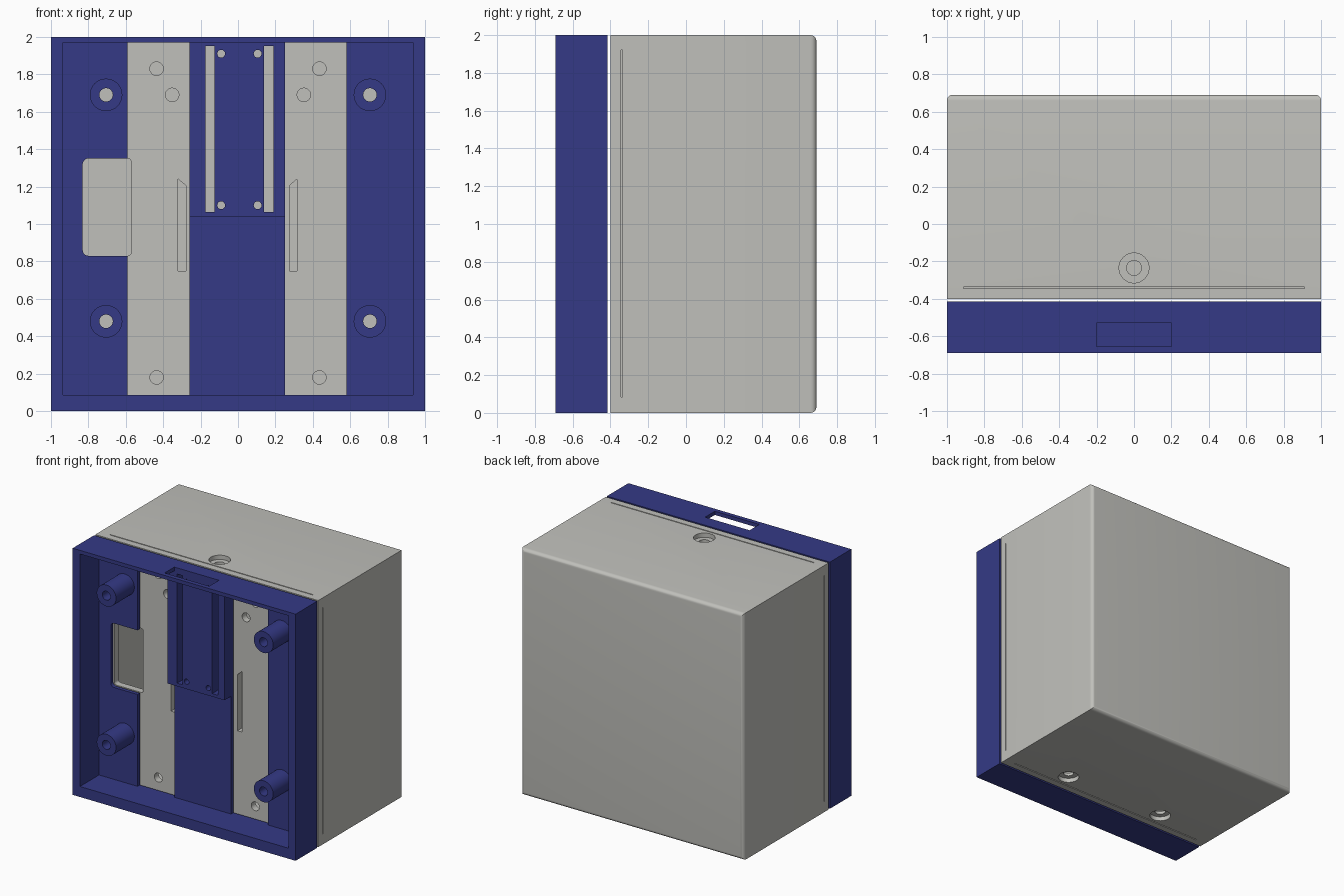
import bpy, bmesh, math
from mathutils import Matrix

if "Cube" in bpy.data.objects:
    bpy.data.objects.remove(bpy.data.objects["Cube"])


def material(name, rgb):
    m = bpy.data.materials.new(name)
    m.diffuse_color = (*rgb, 1)
    m.use_nodes = True
    m.node_tree.nodes["Principled BSDF"].inputs["Base Color"].default_value = m.diffuse_color
    return m


BLUE = material("navy blue", (0.035, 0.042, 0.24))
GREY = material("light grey", (0.53, 0.53, 0.50))


def finish(bm, name, mat):
    bmesh.ops.recalc_face_normals(bm, faces=bm.faces)
    me = bpy.data.meshes.new(name)
    bm.to_mesh(me)
    bm.free()
    ob = bpy.data.objects.new(name, me)
    bpy.context.collection.objects.link(ob)
    if mat:
        me.materials.append(mat)
    return ob


def box(name, x, y, z, mat=None, back_round=0, side_round=0):
    bm = bmesh.new()
    bmesh.ops.create_cube(bm, size=1)
    for v in bm.verts:
        v.co = [r[0] if c < 0 else r[1] for c, r in zip(v.co, (x, y, z))]
    if back_round:   # round the edges around the back face
        edges = [e for e in bm.edges if all(v.co.y > y[1] - 1e-4 for v in e.verts)]
        bmesh.ops.bevel(bm, geom=edges, offset=back_round, segments=6, profile=0.5, affect='EDGES')
    if side_round:   # round the edges that run front to back
        edges = [e for e in bm.edges if abs(e.verts[0].co.y - e.verts[1].co.y) > 1e-4]
        bmesh.ops.bevel(bm, geom=edges, offset=side_round, segments=5, profile=0.5, affect='EDGES')
    return finish(bm, name, mat)


def rod(name, centre, r, length, axis='Y', mat=None, seg=32):
    bm = bmesh.new()
    rot = Matrix.Rotation(math.pi / 2, 4, 'X') if axis == 'Y' else Matrix()
    bmesh.ops.create_cone(bm, cap_ends=True, segments=seg, radius1=r, radius2=r, depth=length,
                          matrix=Matrix.Translation(centre) @ rot)
    return finish(bm, name, mat)


def prism(name, pts, y0, y1):
    bm = bmesh.new()
    f = bm.faces.new([bm.verts.new((px, y0, pz)) for px, pz in pts])
    ext = bmesh.ops.extrude_face_region(bm, geom=[f])
    for v in ext["geom"]:
        if isinstance(v, bmesh.types.BMVert):
            v.co.y = y1
    return finish(bm, name, None)


def cut(targets, cutter):
    for t in targets:
        bpy.context.view_layer.objects.active = t
        m = t.modifiers.new("cut", 'BOOLEAN')
        m.operation, m.solver, m.object = 'DIFFERENCE', 'EXACT', cutter
        bpy.ops.object.modifier_apply(modifier=m.name)
    bpy.data.objects.remove(cutter)


# Blue mounting tray with a thin floor
tray = box("mounting_tray", (-1, 1), (-0.69, -0.415), (0, 2), BLUE)
cut([tray], box("c", (-0.935, 0.935), (-0.8, -0.445), (0.085, 1.97)))
for x in ((-0.59, -0.26), (0.25, 0.58)):            # long floor openings
    cut([tray], box("c", x, (-0.5, -0.3), (0.085, 1.97)))
cut([tray], box("c", (-0.83, -0.5), (-0.5, -0.3), (0.83, 1.35), side_round=0.03))
cut([tray], box("c", (-0.2, 0.2), (-0.655, -0.53), (1.9, 2.1)))   # cable slot

# Raised rail block with two slots and four screw holes
rail = box("rail_block", (-0.26, 0.25), (-0.53, -0.445), (1.04, 1.97), BLUE)
for x in ((-0.175, -0.125), (0.14, 0.19)):
    cut([rail, tray], box("c", x, (-0.7, -0.3), (1.065, 1.95)))
for x in (-0.09, 0.105):
    for z in (1.10, 1.91):
        cut([rail, tray], rod("c", (x, -0.5, z), 0.021, 0.4, seg=20))

# Screw standoffs
blue_parts = [tray, rail]
for x in (-0.705, 0.705):
    for z in (0.48, 1.69):
        post = rod("standoff", (x, -0.5625, z), 0.087, 0.235, mat=BLUE)
        cut([post, tray], rod("c", (x, -0.55, z), 0.036, 0.5))
        blue_parts.append(post)

# Grey hollow case with a rounded back
case = box("case_body", (-1, 1), (-0.345, 0.69), (0, 2), GREY, back_round=0.03)
cut([case], box("c", (-0.94, 0.94), (-0.6, 0.63), (0.06, 1.94)))
for z in ((-0.1, 0.02), (1.98, 2.1)):               # seam grooves
    cut([case], box("c", (-0.91, 0.91), (-0.36, -0.337), z))
for x in ((-1.1, -0.98), (0.98, 1.1)):
    cut([case], box("c", x, (-0.36, -0.337), (0.085, 1.92)))
for x, z in ((0, 2), (-0.46, 0), (0.46, 0)):        # counterbored screw holes
    cut([case], rod("c", (x, -0.235, z), 0.08, 0.07, 'Z'))
    cut([case], rod("c", (x, -0.235, z), 0.04, 0.3, 'Z'))

# Grey front lid with window, latch slots and screw holes
lid = box("case_lid", (-1, 1), (-0.40, -0.345), (0, 2), GREY)
cut([lid], box("c", (-0.83, -0.57), (-0.5, -0.2), (0.83, 1.35), side_round=0.02))
for s in (-1, 1):
    pts = [(0.275, 0.75), (0.318, 0.75), (0.318, 1.2), (0.275, 1.24)]
    if s > 0:
        pts = [(0.275, 0.75), (0.315, 0.75), (0.315, 1.24), (0.275, 1.205)]
    else:
        pts = [(-0.32, 0.75), (-0.278, 0.75), (-0.278, 1.205), (-0.32, 1.24)]
    cut([lid], prism("c", pts, -0.5, -0.2))
    for x, z in ((0.435, 1.83), (0.352, 1.69), (0.435, 0.18)):
        cut([lid], rod("c", (s * x, -0.4, z), 0.036, 0.3))

# Smooth the round surfaces and keep the edges sharp
for ob in blue_parts + [case, lid]:
    for p in ob.data.polygons:
        p.material_index = 0
    bpy.ops.object.select_all(action='DESELECT')
    ob.select_set(True)
    bpy.context.view_layer.objects.active = ob
    bpy.ops.object.shade_smooth_by_angle(angle=math.radians(30))
